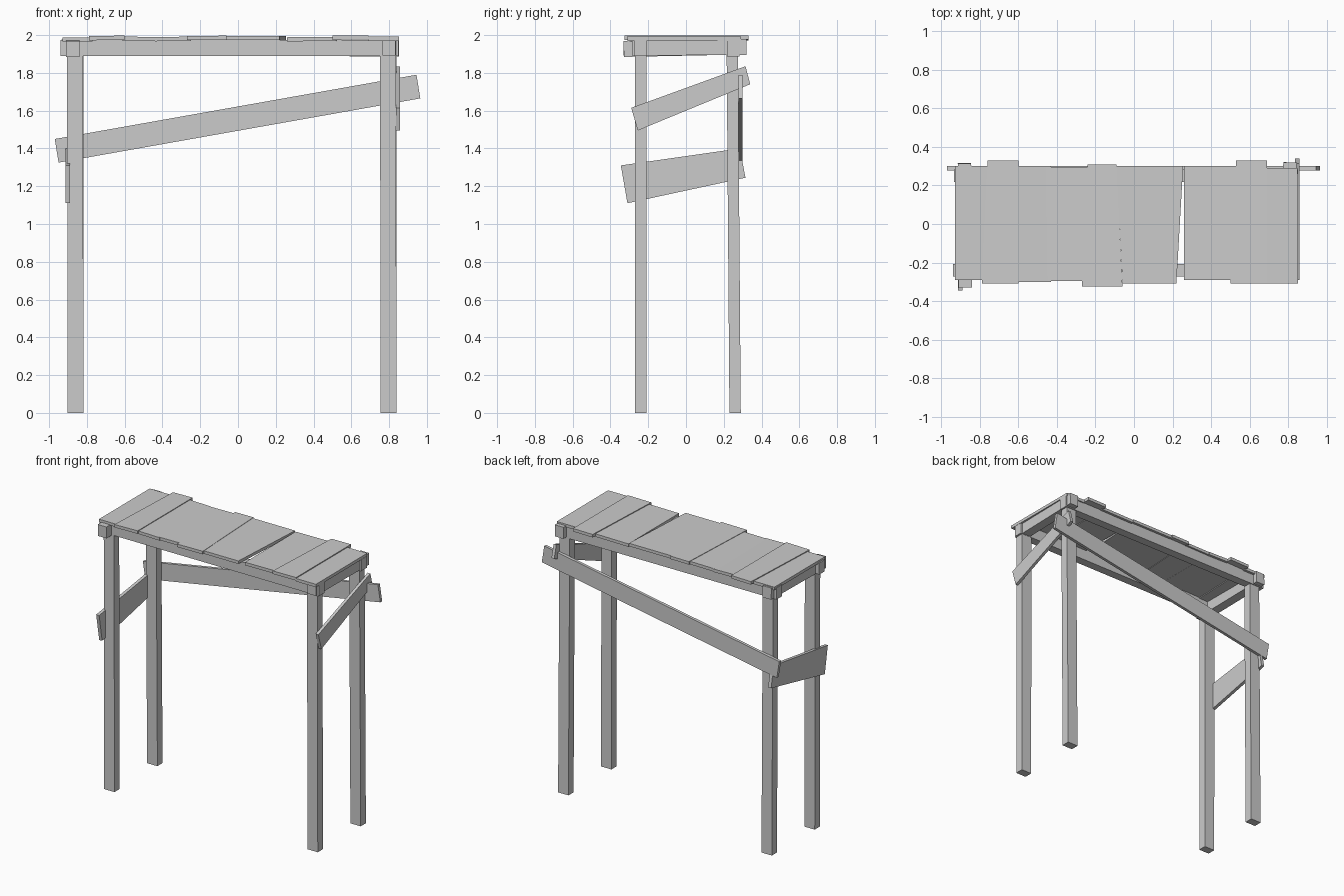
import bpy
import bmesh
import math
from mathutils import Matrix, Vector

cube = bpy.data.objects.get("Cube")
if cube:
    bpy.data.objects.remove(cube)

wood = bpy.data.materials.new("weathered grey wood")
wood.use_nodes = True
GREY = (0.6, 0.6, 0.6, 1)
wood.diffuse_color = GREY
wood.node_tree.nodes["Principled BSDF"].inputs["Base Color"].default_value = GREY


def finish(name, bm):
    bmesh.ops.recalc_face_normals(bm, faces=bm.faces)
    mesh = bpy.data.meshes.new(name)
    bm.to_mesh(mesh)
    bm.free()
    mesh.materials.append(wood)
    ob = bpy.data.objects.new(name, mesh)
    bpy.context.collection.objects.link(ob)


def prism(name, outline, offset):
    """Extrude a flat outline of points along an offset."""
    bm = bmesh.new()
    face = bm.faces.new([bm.verts.new(p) for p in outline])
    new = bmesh.ops.extrude_face_region(bm, geom=[face])["geom"]
    bmesh.ops.translate(bm, vec=offset,
                        verts=[v for v in new if isinstance(v, bmesh.types.BMVert)])
    finish(name, bm)


def beam(name, start, end, width, height):
    """Square timber between two points; height runs up for level beams."""
    start, end = Vector(start), Vector(end)
    d = (end - start).normalized()
    side = Vector((1, 0, 0)) if abs(d.z) > 0.9 else d.cross(Vector((0, 0, 1))).normalized()
    up = side.cross(d)
    outline = [start + side * sx * width / 2 + up * sz * height / 2
               for sx, sz in ((-1, -1), (1, -1), (1, 1), (-1, 1))]
    prism(name, outline, end - start)


# Four posts, the back pair leaning slightly
for side, x in (("right", -0.86), ("left", 0.797)):
    beam(f"front_{side}_post", (x, -0.24, 0), (x - 0.003, -0.24, 1.93), 0.084, 0.06)
    beam(f"back_{side}_post", (x, 0.26, 0), (x, 0.245, 1.93), 0.084, 0.06)

# Rails under the top
beam("front_rail", (-0.94, -0.24, 1.932), (0.85, -0.24, 1.932), 0.064, 0.085)
beam("back_rail", (-0.935, 0.25, 1.934), (0.852, 0.25, 1.93), 0.064, 0.085)
beam("right_end_rail", (-0.875, -0.33, 1.927), (-0.88, 0.315, 1.94), 0.07, 0.085)
beam("left_end_rail", (0.8, -0.285, 1.934), (0.81, 0.32, 1.938), 0.07, 0.085)

# Slanted braces nailed to the posts
prism("back_brace", [(-0.97, 0.278, 1.45), (-0.95, 0.278, 1.325),
                     (0.965, 0.278, 1.665), (0.945, 0.278, 1.79)], (0, 0.022, 0))
prism("left_brace", [(0.836, -0.29, 1.615), (0.836, -0.255, 1.495),
                     (0.836, 0.34, 1.74), (0.836, 0.315, 1.835)], (0.022, 0, 0))
prism("right_brace", [(-0.914, -0.345, 1.31), (-0.914, -0.31, 1.11),
                      (-0.914, 0.315, 1.245), (-0.914, 0.285, 1.4)], (0.024, 0, 0))

# Top planks: back x pair, front x pair, front y, back y, height, side roll
planks = [
    (-0.93, -0.75, -0.93, -0.77, -0.29, 0.30, 1.966, 0.0),
    (-0.76, -0.60, -0.79, -0.60, -0.31, 0.33, 1.974, 0.02),
    (-0.60, -0.43, -0.60, -0.43, -0.30, 0.30, 1.969, -0.02),
    (-0.46, -0.22, -0.45, -0.25, -0.295, 0.295, 1.969, 0.01),
    (-0.24, -0.09, -0.27, -0.06, -0.325, 0.31, 1.974, 0.01),
    (-0.09, 0.255, -0.06, 0.22, -0.31, 0.30, 1.973, 0.0),
    (0.26, 0.54, 0.26, 0.52, -0.29, 0.30, 1.968, 0.01),
    (0.53, 0.69, 0.50, 0.69, -0.31, 0.33, 1.976, 0.01),
    (0.69, 0.85, 0.69, 0.852, -0.31, 0.29, 1.970, 0.0),
]
for i, (bl, br, fl, fr, front, back, z, roll) in enumerate(planks, 1):
    mid = (bl + br + fl + fr) / 4
    outline = [(x, y, z + (x - mid) * roll)
               for x, y in ((fl, front), (fr, front), (br, back), (bl, back))]
    prism(f"top_plank_{i}", outline, (0, 0, 0.022))
